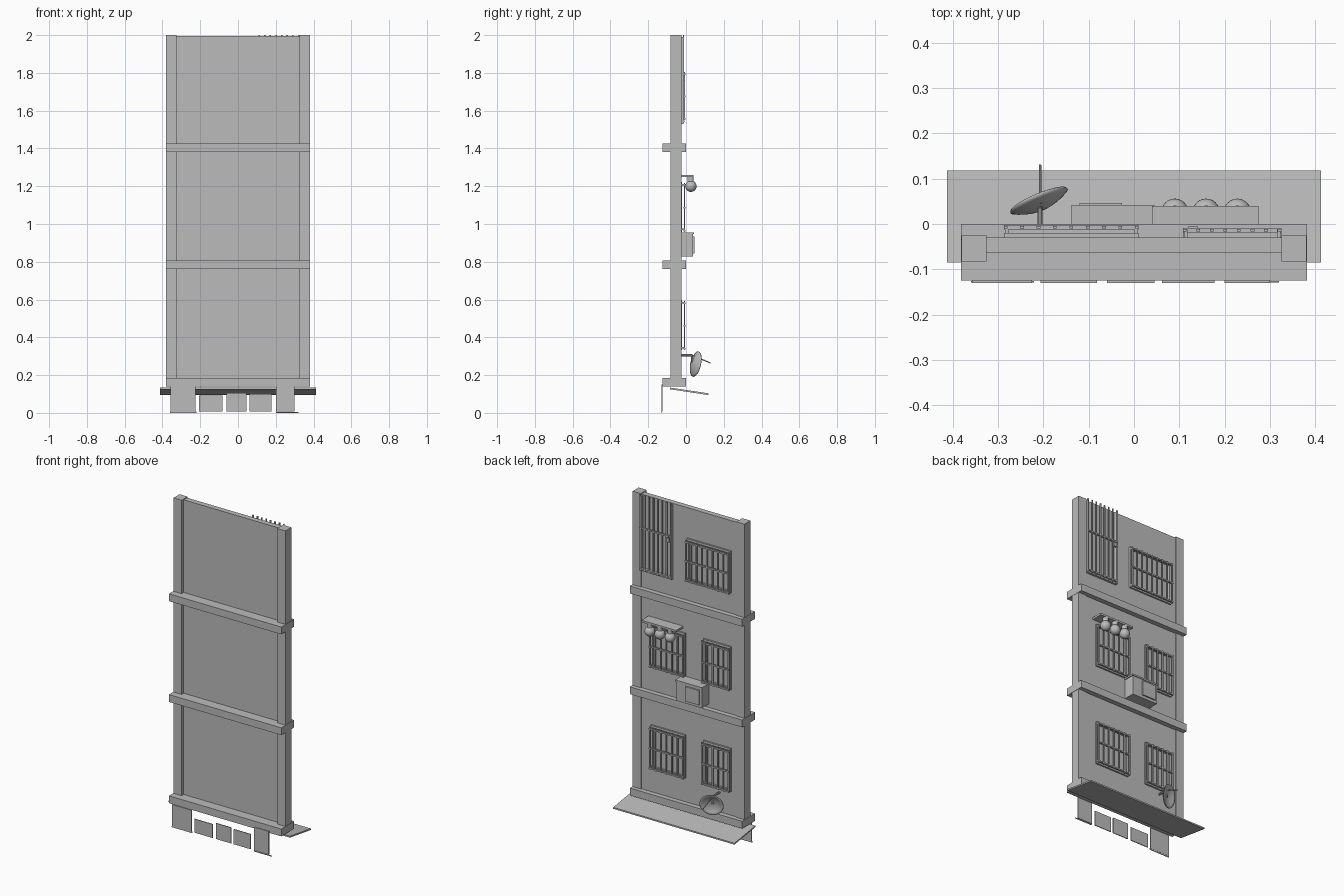
import bpy, bmesh, math
from mathutils import Vector

cube = bpy.data.objects.get("Cube")
if cube:
    bpy.data.objects.remove(cube, do_unlink=True)

grey = bpy.data.materials.new("plain grey")
grey.use_nodes = True
grey.diffuse_color = (0.5, 0.5, 0.5, 1)
grey.node_tree.nodes["Principled BSDF"].inputs["Base Color"].default_value = (0.5, 0.5, 0.5, 1)


def finish(name, bm, smooth=False):
    bmesh.ops.recalc_face_normals(bm, faces=bm.faces)
    for f in bm.faces:
        f.smooth = smooth
    mesh = bpy.data.meshes.new(name)
    bm.to_mesh(mesh)
    bm.free()
    mesh.materials.append(grey)
    ob = bpy.data.objects.new(name, mesh)
    bpy.context.collection.objects.link(ob)
    return ob


def add_box(bm, xs, ys, zs):
    spans = (xs, ys, zs)
    verts = bmesh.ops.create_cube(bm, size=1)["verts"]
    for v in verts:
        v.co = Vector([(a + b) / 2 + c * (b - a) for (a, b), c in zip(spans, v.co)])
    return verts


def box(name, xs, ys, zs):
    bm = bmesh.new()
    add_box(bm, xs, ys, zs)
    return finish(name, bm)


def rod(name, a, b, radius, sides=10):
    a, b = Vector(a), Vector(b)
    bm = bmesh.new()
    bmesh.ops.create_cone(bm, cap_ends=True, segments=sides, radius1=radius,
                          radius2=radius, depth=(b - a).length)
    ob = finish(name, bm)
    ob.location = (a + b) / 2
    ob.rotation_euler = (b - a).to_track_quat("Z", "Y").to_euler()
    return ob


def grate(name, x0, x1, z0, z1, count, back, front, rails):
    """Vertical bars with cross rails standing off the wall."""
    bm = bmesh.new()
    w = 0.004
    for i in range(count):
        x = x0 + w + (x1 - x0 - 2 * w) * i / (count - 1)
        add_box(bm, (x - w, x + w), (back, front), (z0, z1))
    for t in rails:
        z = z0 + (z1 - z0) * t
        add_box(bm, (x0, x1), (back - 0.002, front + 0.002), (z - w, z + w))
    return finish(name, bm)


def window(name, x0, x1, z0, z1, count):
    bm = bmesh.new()
    t = 0.014
    wall, out = -0.032, -0.02
    for xs in ((x0, x0 + t), (x1 - t, x1)):
        add_box(bm, xs, (wall, out), (z0, z1))
    for zs in ((z0, z0 + t), (z1 - t, z1)):
        add_box(bm, (x0, x1), (wall, out), zs)
    # standoffs that carry the grate
    for x in (x0 + 0.002, x1 - 0.01):
        for z in (z0 + 0.01, z1 - 0.018):
            add_box(bm, (x, x + 0.008), (out, -0.004), (z, z + 0.008))
    finish(name + "_frame", bm)
    grate(name + "_grate", x0, x1, z0, z1 - 0.006, count, -0.01, -0.004, (0.03, 0.5, 0.96))


# wall, pillars and ledges
box("wall", (-0.33, 0.33), (-0.063, -0.03), (0.16, 1.995))
for side, s in (("left", 1), ("right", -1)):
    box(side + "_pillar", sorted((s * 0.325, s * 0.38)), (-0.083, -0.025), (0.14, 2))
for name, z in (("bottom", 0.14), ("middle", 0.762), ("top", 1.381)):
    box(name + "_ledge", (-0.382, 0.382), (-0.125, 0), (z, z + 0.045))

# sloping canopy
bm = bmesh.new()
for v in add_box(bm, (-0.412, 0.412), (-0.085, 0.118), (0.125, 0.134)):
    v.co.z -= (v.co.y + 0.085) * 0.15
finish("canopy", bm)

# hanging sign plates and their bottom wire
for i, (x0, x1, top) in enumerate(((-0.357, -0.225, 0.14), (-0.206, -0.082, 0.092),
                                   (-0.06, 0.045, 0.105), (0.062, 0.177, 0.1),
                                   (0.2, 0.3, 0.15))):
    box("sign_plate_%d" % (i + 1), (x0, x1), (-0.13, -0.125), (0.008, top))
for name, x0, x1 in (("right", -0.36, -0.22), ("left", 0.2, 0.32)):
    box(name + "_sign_wire", (x0, x1), (-0.129, -0.126), (0, 0.008 if x0 < 0 else 0.005))

# windows with grates
for name, z0 in (("lower", 0.332), ("middle", 0.957)):
    window(name + "_wide_window", 0.022, 0.255, z0, z0 + 0.266, 7)
    window(name + "_narrow_window", -0.288, -0.1, z0, z0 + 0.266, 6)
window("upper_window", -0.287, 0.01, 1.55, 1.81, 9)

# tall balcony door grate and latch
grate("tall_grate", 0.108, 0.325, 1.535, 2.0, 8, -0.017, -0.011, (0.02, 0.56))
box("tall_grate_frame", (0.108, 0.325), (-0.031, -0.017), (1.53, 1.546))
for x in (0.11, 0.315):
    box("tall_grate_post", (x, x + 0.008), (-0.031, -0.012), (1.53, 1.99))
box("latch", (0.12, 0.14), (-0.015, -0.004), (1.76, 1.785))

# lamp shelf with three globe lamps
box("lamp_shelf", (0.04, 0.275), (-0.031, 0.04), (1.248, 1.26))
for i, x in enumerate((0.09, 0.159, 0.228)):
    rod("lamp_neck_%d" % (i + 1), (x, 0.025, 1.2), (x, 0.025, 1.25), 0.016, 16)
    bm = bmesh.new()
    bmesh.ops.create_uvsphere(bm, u_segments=24, v_segments=14, radius=0.03)
    globe = finish("lamp_globe_%d" % (i + 1), bm, True)
    globe.location = (x, 0.026, 1.2)

# air conditioner box
box("cooler_body", (-0.134, 0.04), (-0.031, 0.038), (0.828, 0.948))
box("cooler_lid", (-0.138, 0.045), (-0.031, 0.042), (0.946, 0.956))
box("cooler_grille", (-0.12, -0.026), (0.036, 0.046), (0.845, 0.935))

# satellite dish: lathed shallow bowl facing away from the wall
aim = Vector((-0.38, 0.9, -0.2)).normalized()
centre = Vector((-0.207, 0.045, 0.26))
bm = bmesh.new()
radius, depth, steps, turns = 0.068, 0.02, 6, 32
rings = []
for k in range(1, steps + 1):
    r = radius * k / steps
    rings.append([bm.verts.new((r * math.cos(a), r * math.sin(a), depth * ((k / steps) ** 2 - 0.6)))
                  for a in (2 * math.pi * j / turns for j in range(turns))])
bm.faces.new(rings[0])
for inner, outer in zip(rings, rings[1:]):
    for j in range(turns):
        n = (j + 1) % turns
        bm.faces.new((inner[j], inner[n], outer[n], outer[j]))
dish = finish("dish_bowl", bm, True)
dish.location = centre
dish.rotation_euler = aim.to_track_quat("Z", "Y").to_euler()
shell = dish.modifiers.new("thickness", "SOLIDIFY")
shell.thickness = 0.004
shell.offset = 0
rod("dish_mount", (-0.207, -0.031, 0.305), (-0.207, 0.035, 0.305), 0.006)
rod("dish_bracket", (-0.207, 0.03, 0.307), (-0.207, 0.036, 0.26), 0.006)
rod("dish_arm", (-0.207, 0.045, 0.3), (-0.207, 0.13, 0.264), 0.003)
